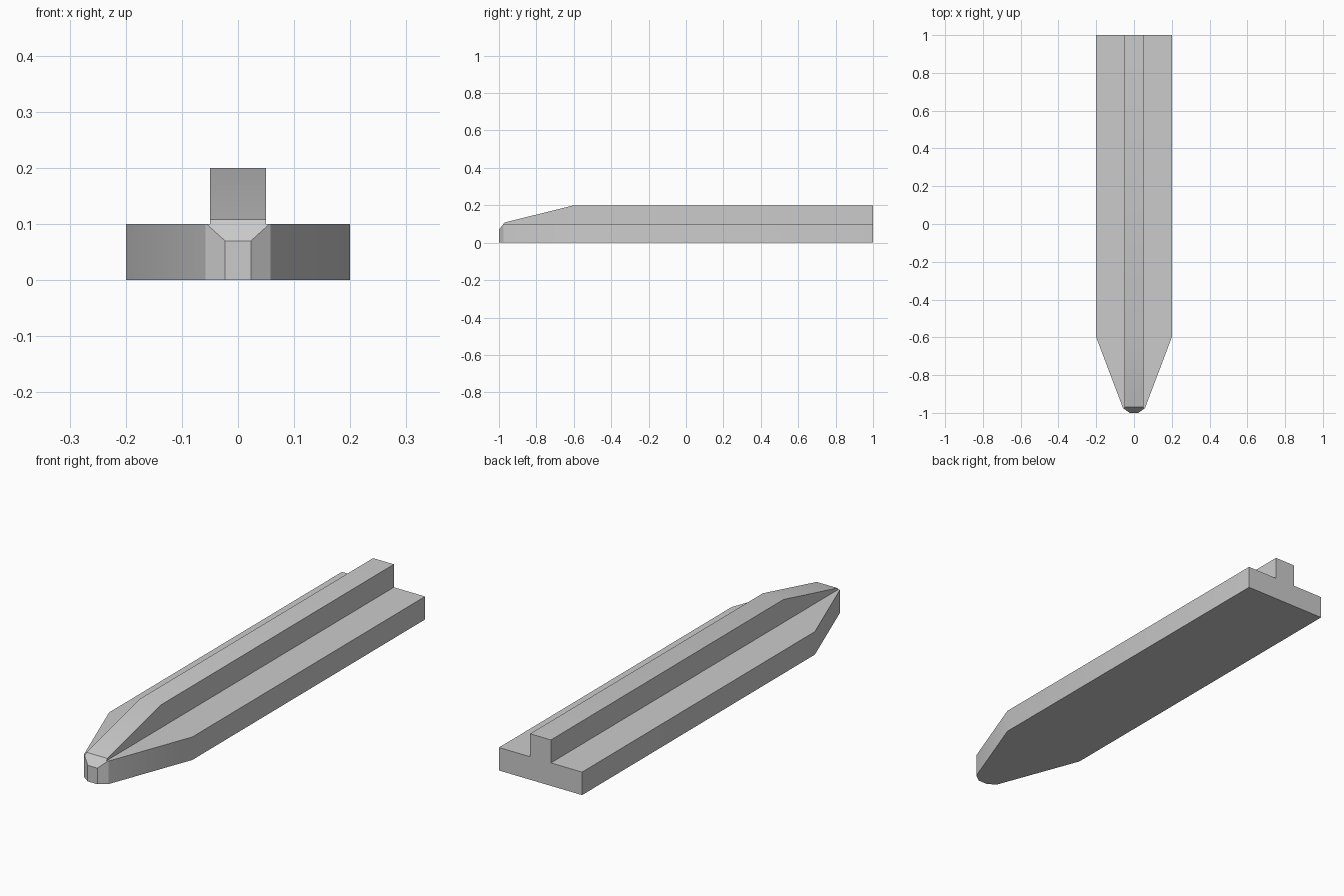
import bpy
import bmesh
import math
from mathutils import Vector

cube = bpy.data.objects.get("Cube")
if cube:
    bpy.data.objects.remove(cube, do_unlink=True)

grey = bpy.data.materials.new("plain grey")
grey.use_nodes = True
colour = (0.6, 0.6, 0.6, 1)
grey.diffuse_color = colour
grey.node_tree.nodes["Principled BSDF"].inputs["Base Color"].default_value = colour


def trim(bm, point, normal):
    """Cut away everything on the normal side of a plane and cap the cut."""
    cut = bmesh.ops.bisect_plane(
        bm, geom=bm.verts[:] + bm.edges[:] + bm.faces[:], dist=1e-5,
        plane_co=Vector(point), plane_no=Vector(normal).normalized(), clear_outer=True)
    edges = [e for e in cut["geom_cut"] if isinstance(e, bmesh.types.BMEdge) and e.is_boundary]
    bmesh.ops.holes_fill(bm, edges=edges, sides=0)


# T-shaped rail, extruded from nose to tail
half = [(0.2, 0), (0.2, 0.1), (0.05, 0.1), (0.05, 0.2)]
section = half + [(-x, z) for x, z in reversed(half)]
bm = bmesh.new()
profile = bm.faces.new([bm.verts.new((x, -1, z)) for x, z in section])
grown = bmesh.ops.extrude_face_region(bm, geom=[profile], use_keep_orig=True)
bmesh.ops.translate(bm, vec=(0, 2, 0),
                    verts=[v for v in grown["geom"] if isinstance(v, bmesh.types.BMVert)])
bmesh.ops.recalc_face_normals(bm, faces=bm.faces[:])

# Tapered sides and clipped nose corners
for side in (1, -1):
    trim(bm, (side * 0.2, -0.6, 0), (side * 0.37, -0.14, 0))
    trim(bm, (side * 0.058, -0.975, 0), (side * 0.025, -0.035, 0))

# Sloping top of the rib and bevelled nose tip
trim(bm, (0, -0.6, 0.2), (0, -0.092, 0.37))
trim(bm, (0, -0.97, 0.108), (0, -0.038, 0.03))

bmesh.ops.remove_doubles(bm, verts=bm.verts[:], dist=1e-4)
bmesh.ops.recalc_face_normals(bm, faces=bm.faces[:])
mesh = bpy.data.meshes.new("pointed_rail")
bm.to_mesh(mesh)
bm.free()
mesh.materials.append(grey)
rail = bpy.data.objects.new("pointed_rail", mesh)
bpy.context.collection.objects.link(rail)

# Soften only the shallow bends
bpy.context.view_layer.objects.active = rail
rail.select_set(True)
bpy.ops.object.shade_smooth_by_angle(angle=math.radians(30))
